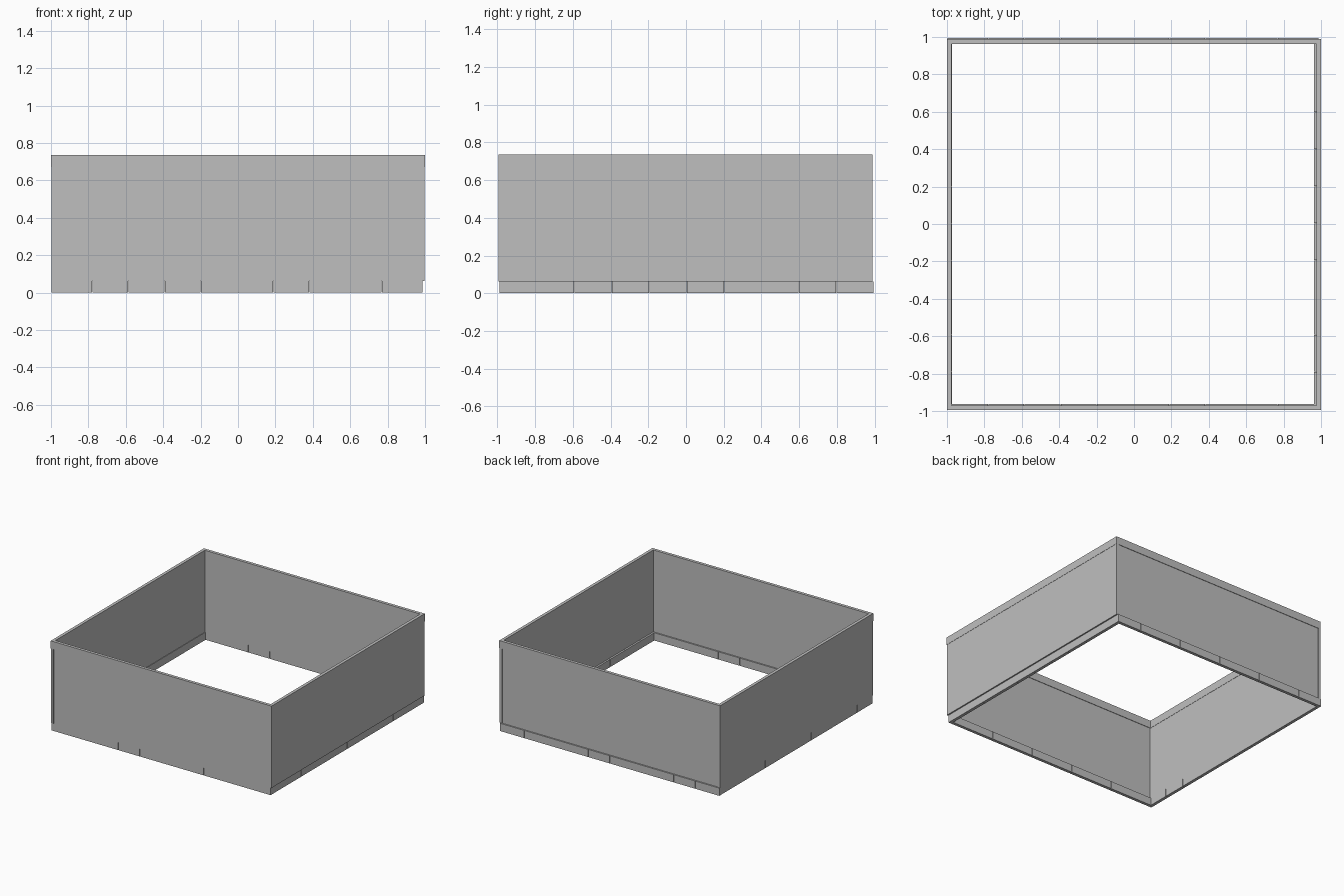
import bpy
import bmesh
from mathutils import Matrix, Vector

cube = bpy.data.objects.get("Cube")
if cube:
    bpy.data.objects.remove(cube, do_unlink=True)

# Single flat grey
grey = bpy.data.materials.new("light_grey")
grey.use_nodes = True
colour = (0.52, 0.52, 0.52, 1.0)
grey.diffuse_color = colour
grey.node_tree.nodes["Principled BSDF"].inputs["Base Color"].default_value = colour

RAIL_TOP, PANEL_TOP, PANEL_BASE = 0.735, 0.672, 0.063
THICK = 0.025


def add_box(bm, low, high):
    low, high = Vector(low), Vector(high)
    matrix = Matrix.Translation((low + high) / 2) @ Matrix.Diagonal((*(high - low), 1))
    bmesh.ops.create_cube(bm, size=1, matrix=matrix)


def make_object(name, boxes):
    bm = bmesh.new()
    for low, high in boxes:
        add_box(bm, low, high)
    mesh = bpy.data.meshes.new(name)
    bm.to_mesh(mesh)
    bm.free()
    mesh.materials.append(grey)
    obj = bpy.data.objects.new(name, mesh)
    bpy.context.collection.objects.link(obj)


def sides(x0, x1, y0, y1):
    """Four bars of a square ring; the side bars run the full depth."""
    t = THICK
    return {
        "left": (x1 - t, x1, y0, y1),
        "right": (x0, x0 + t, y0, y1),
        "front": (x0 + t, x1 - t, y0, y0 + t),
        "back": (x0 + t, x1 - t, y1 - t, y1),
    }


def split(bar, count, gap):
    """Cut a base bar into equal blocks along its longer side."""
    x0, x1, y0, y1 = bar
    along_x = x1 - x0 > y1 - y0
    start, end = (x0, x1) if along_x else (y0, y1)
    step = (end - start) / count
    for i in range(count):
        a = start + i * step + (gap / 2 if i else 0)
        b = start + (i + 1) * step - (gap / 2 if i < count - 1 else 0)
        if along_x:
            yield (a, y0, 0), (b, y1, PANEL_BASE)
        else:
            yield (x0, a, 0), (x1, b, PANEL_BASE)


# Top rails and wall panels, with the panels set back a little
for side, (x0, x1, y0, y1) in sides(-1, 1, -0.995, 0.988).items():
    make_object(side + "_top_rail", [((x0, y0, PANEL_TOP), (x1, y1, RAIL_TOP))])
    dx, dy = (0.002, 0) if side in ("left", "right") else (0, 0.004)
    make_object(side + "_wall_panel",
                [((x0 + dx, y0 + dy, PANEL_BASE), (x1 - dx, y1 - dy, PANEL_TOP))])

# Base course of blocks, slightly offset from the walls
for side, bar in sides(-0.998, 0.987, -0.988, 0.995).items():
    make_object(side + "_base_blocks", list(split(bar, 10, 0.002)))
